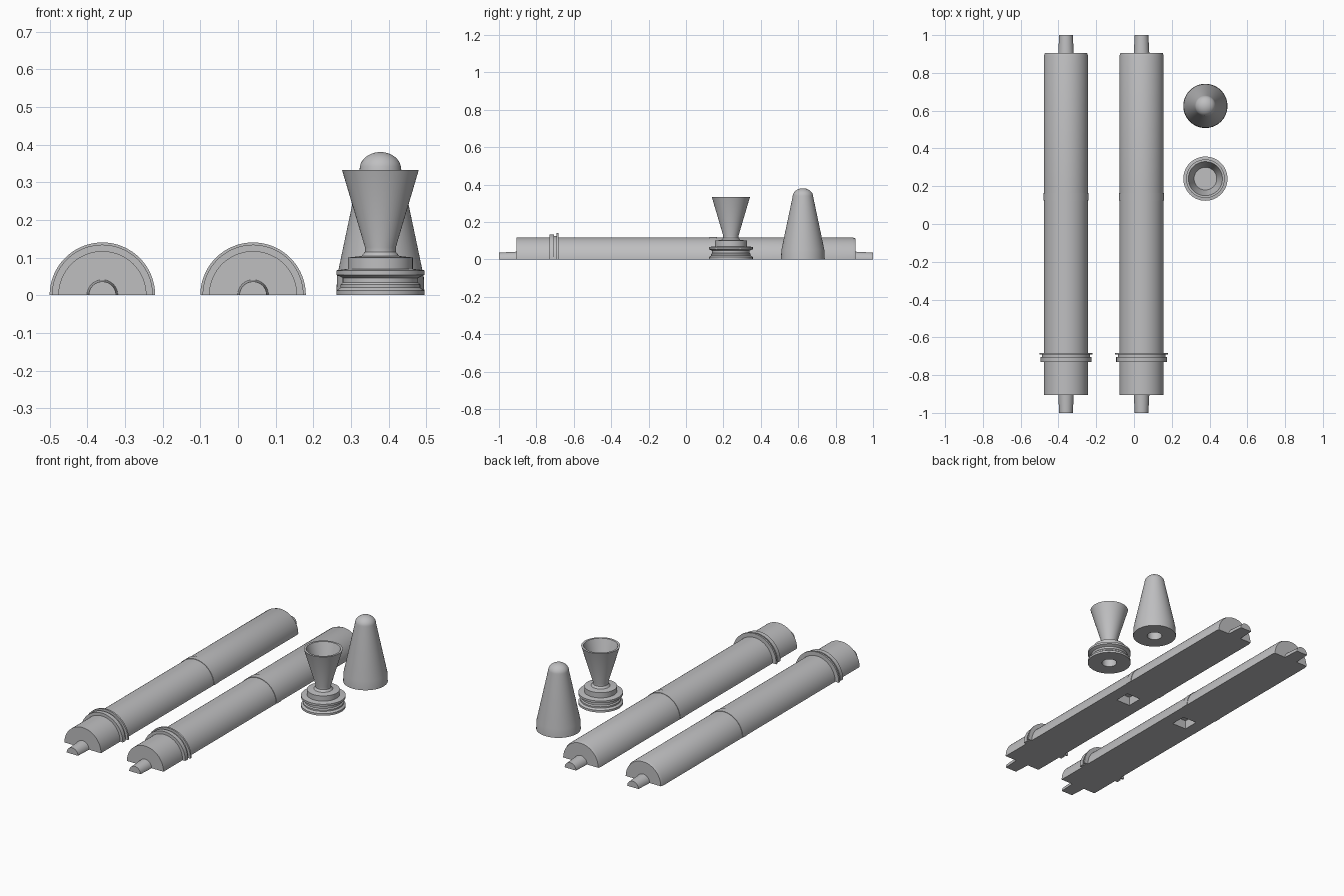
import bpy, bmesh, math
from mathutils import Matrix, Vector

if "Cube" in bpy.data.objects:
    bpy.data.objects.remove(bpy.data.objects["Cube"])

grey = bpy.data.materials.new("plain grey")
grey.diffuse_color = (0.52, 0.52, 0.53, 1)
grey.use_nodes = True
grey.node_tree.nodes["Principled BSDF"].inputs["Base Color"].default_value = grey.diffuse_color


def finish(name, bm, smooth=True):
    bmesh.ops.recalc_face_normals(bm, faces=bm.faces)
    me = bpy.data.meshes.new(name)
    bm.to_mesh(me)
    bm.free()
    ob = bpy.data.objects.new(name, me)
    bpy.context.collection.objects.link(ob)
    me.materials.append(grey)
    if smooth:
        bpy.ops.object.select_all(action='DESELECT')
        ob.select_set(True)
        bpy.context.view_layer.objects.active = ob
        bpy.ops.object.shade_smooth_by_angle(angle=math.radians(30))
    return ob


def lathe(name, profile, place, half=False, steps=64):
    """Spin (radius, height) points about z; a half spin gets a flat closing face."""
    bm = bmesh.new()
    vs = [bm.verts.new((r, 0, h)) for r, h in profile]
    es = [bm.edges.new(p) for p in zip(vs, vs[1:])]
    bmesh.ops.spin(bm, geom=vs + es, cent=(0, 0, 0), axis=(0, 0, 1),
                   angle=math.pi if half else math.tau, steps=steps)
    bmesh.ops.remove_doubles(bm, verts=bm.verts, dist=1e-5)
    if half:
        # drop the axis points so the flat side is one clean outline
        rim = [e for e in bm.edges if e.is_boundary]
        bmesh.ops.contextual_create(bm, geom=rim)
    bmesh.ops.transform(bm, matrix=place, verts=bm.verts)
    return finish(name, bm)


# Half rods: pegs at both ends, double collar near the front, slim band at mid length
rod = [(0, -1), (.036, -1), (.041, -.905), (.117, -.905),
       (.117, -.73), (.134, -.73), (.134, -.705), (.126, -.705), (.126, -.692),
       (.14, -.692), (.14, -.682), (.117, -.682),
       (.117, .125), (.1195, .125), (.1195, .165), (.117, .165),
       (.117, .89), (.112, .905), (.041, .905), (.036, 1), (0, 1)]
# spin axis z -> y, spin half plane -> upward
lay = Matrix(((1, 0, 0, 0), (0, 0, 1, 0), (0, 1, 0, 0), (0, 0, 0, 1)))
for side, x in (("left", -.36), ("right", .04)):
    body = lathe(side + "_half_rod", rod, Matrix.Translation((x, 0, 0)) @ lay, half=True)
    # square pocket in the flat underside
    bm = bmesh.new()
    bmesh.ops.create_cube(bm, size=1, matrix=Matrix.LocRotScale(
        Vector((x, 0, 0)), None, Vector((.09, .09, .1))))
    cutter = finish(side + "_pocket_cutter", bm, smooth=False)
    cutter.hide_render = True
    cutter.hide_set(True)
    cut = body.modifiers.new("pocket", 'BOOLEAN')
    cut.operation = 'DIFFERENCE'
    cut.solver = 'EXACT'
    cut.object = cutter

# Nose cone with round tip and a peg socket below
tip = [(.055 * math.cos(a), .335 + .045 * math.sin(a))
       for a in (math.radians(90 * i / 10) for i in range(10))]
lathe("nose_cone", [(0, .1), (.04, .1), (.04, 0), (.117, 0), (.115, .05)] + tip + [(0, .38)],
      Matrix.Translation((.378, .625, 0)))

# Flared nozzle: grooved base, step, narrow throat, open bell, peg socket below
nozzle = [(0, .08), (.04, .08), (.04, 0), (.117, 0), (.117, .012), (.106, .02),
          (.106, .028), (.1, .034), (.1, .046), (.117, .054), (.117, .066), (.086, .07),
          (.086, .1), (.05, .104), (.041, .115), (.041, .127), (.102, .333),
          (.09, .333), (.06, .24), (0, .24)]
lathe("nozzle", nozzle, Matrix.Translation((.378, .24, 0)))
